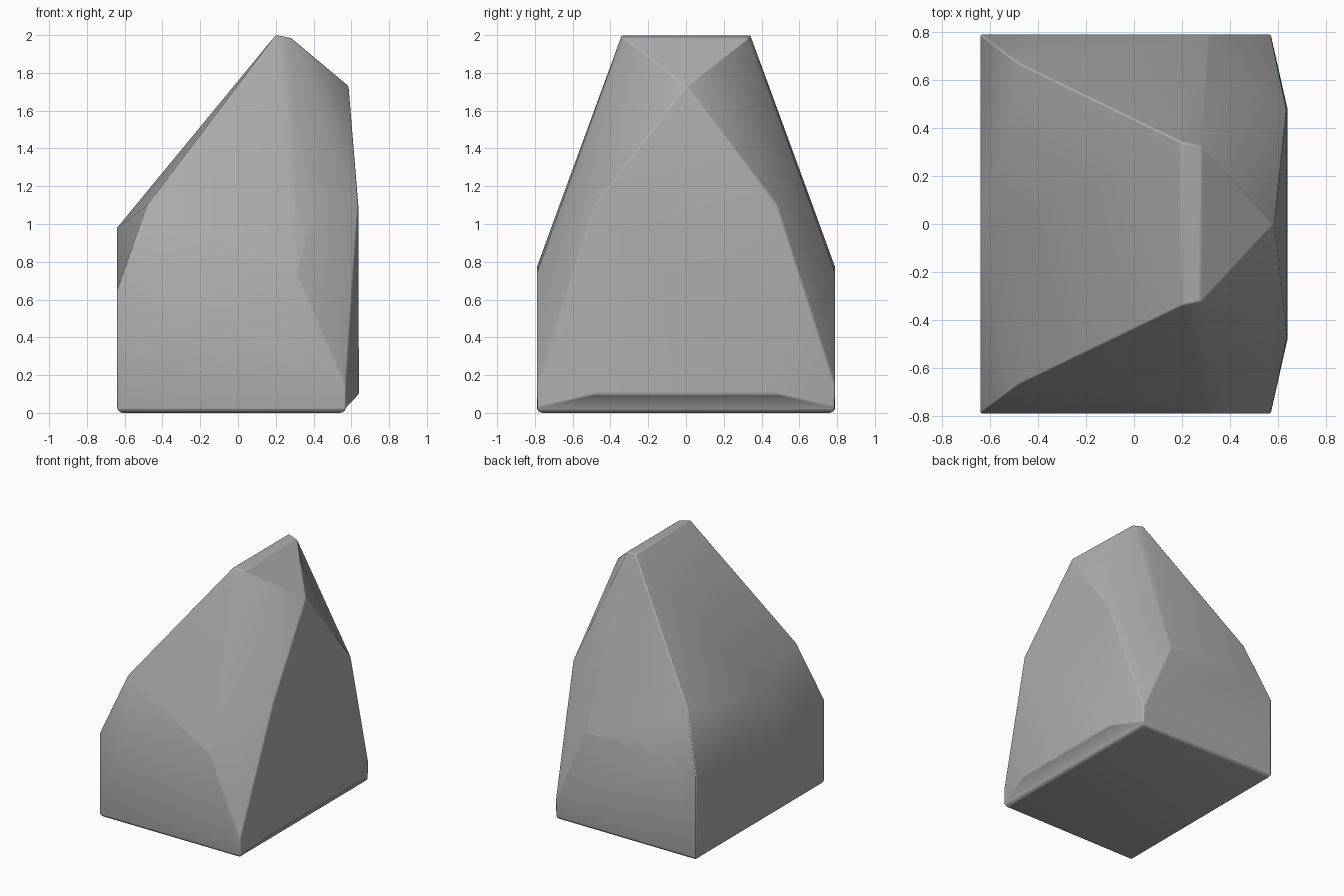
import bpy, bmesh, math

old = bpy.data.objects.get("Cube")
if old:
    bpy.data.objects.remove(old, do_unlink=True)

# Stone colour
stone = bpy.data.materials.new("grey stone")
stone.use_nodes = True
grey = (0.42, 0.42, 0.42, 1)
stone.diffuse_color = grey
bsdf = stone.node_tree.nodes["Principled BSDF"]
bsdf.inputs["Base Color"].default_value = grey
bsdf.inputs["Roughness"].default_value = 0.9

# Corners of one half of the rock, mirrored front to back
half = [
    (-0.64, 0.79, 0), (0.57, 0.79, 0),            # base
    (0.57, 0.79, 0.15), (0.64, 0.48, 0.1),        # undercut side
    (-0.64, 0.79, 0.65), (-0.4, 0.79, 0.77),      # shoulders
    (0.31, 0.79, 0.74),
    (-0.48, 0.67, 1.1), (0.42, 0.62, 1.1), (0.637, 0.48, 1.1),
    (0.2, 0.34, 2.0), (0.28, 0.325, 1.985),       # summit ridge
]
middle = [(-0.64, -0.03, 0.98), (0.585, 0, 1.73)]  # facet peaks on the sides

bm = bmesh.new()
for x, y, z in half:
    for side in (1, -1):
        bm.verts.new((x, y * side, z))
for co in middle:
    bm.verts.new(co)
hull = bmesh.ops.convex_hull(bm, input=bm.verts)
loose = [v for v in bm.verts if not v.link_faces]
bmesh.ops.delete(bm, geom=loose, context="VERTS")
bmesh.ops.dissolve_limit(bm, angle_limit=math.radians(1.5),
                         verts=bm.verts, edges=bm.edges)
bmesh.ops.recalc_face_normals(bm, faces=bm.faces)

# Round the edges under the base
base = [e for e in bm.edges if all(v.co.z < 0.01 for v in e.verts)]
bmesh.ops.bevel(bm, geom=base, offset=0.03, segments=3, profile=0.5,
                affect="EDGES", clamp_overlap=True)

mesh = bpy.data.meshes.new("rock")
bm.to_mesh(mesh)
bm.free()
mesh.materials.append(stone)
rock = bpy.data.objects.new("rock", mesh)
bpy.context.collection.objects.link(rock)

# Worn edges, with soft shading across the shallow facets
bevel = rock.modifiers.new("worn edges", "BEVEL")
bevel.width = 0.008
bevel.segments = 2
bevel.limit_method = "ANGLE"
bevel.angle_limit = math.radians(28)

bpy.ops.object.select_all(action="DESELECT")
rock.select_set(True)
bpy.context.view_layer.objects.active = rock
bpy.ops.object.shade_smooth_by_angle(angle=math.radians(28))
